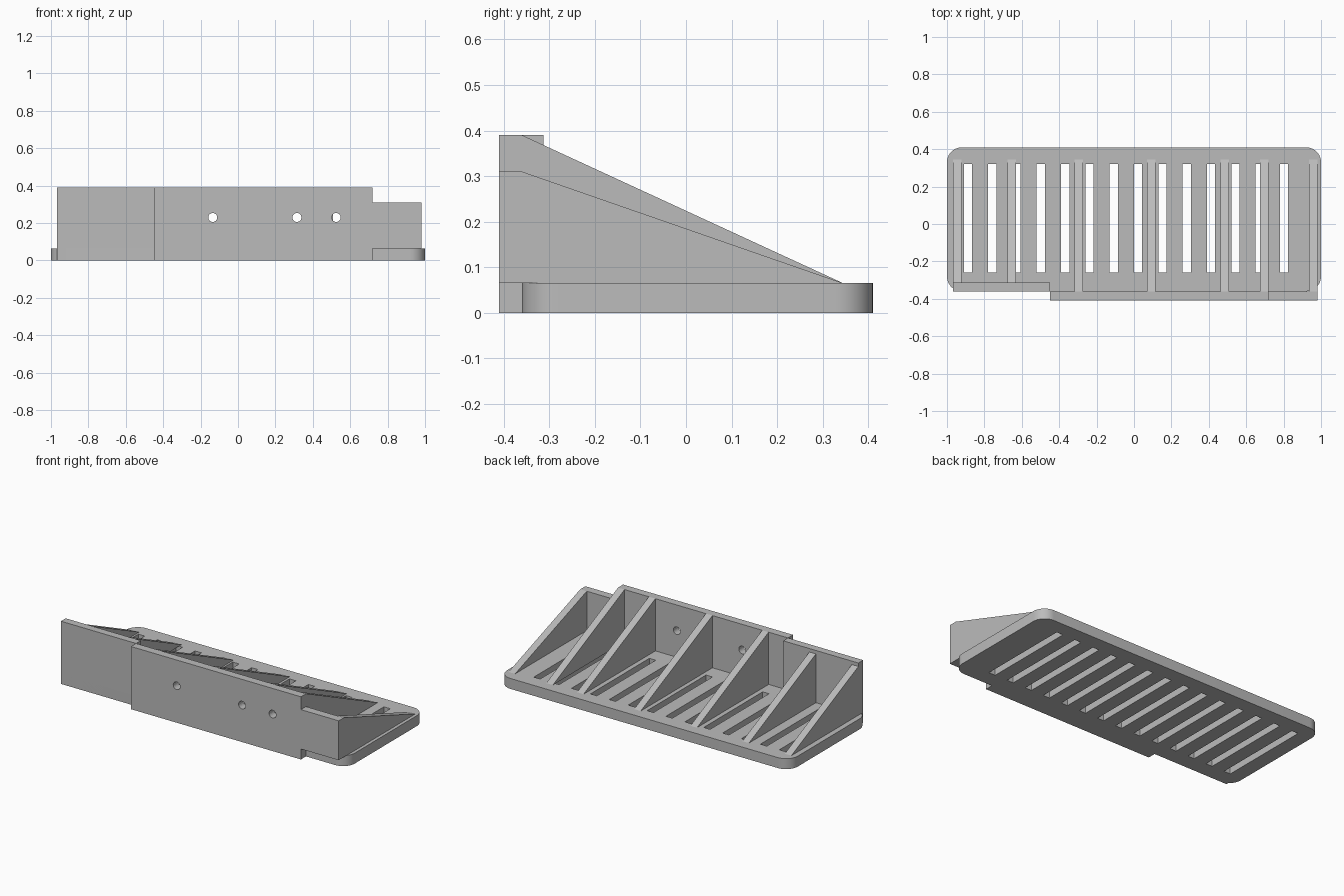
import bpy, bmesh, math

cube = bpy.data.objects.get("Cube")
if cube:
    bpy.data.objects.remove(cube, do_unlink=True)

grey = bpy.data.materials.new("plain_grey")
grey.use_nodes = True
grey.diffuse_color = (0.5, 0.5, 0.5, 1)
grey.node_tree.nodes["Principled BSDF"].inputs["Base Color"].default_value = (0.5, 0.5, 0.5, 1)

AXES = {"x": lambda u, v, d: (d, u, v),
        "y": lambda u, v, d: (u, d, v),
        "z": lambda u, v, d: (u, v, d)}


def prism(name, outlines, axis, start, end):
    """Extrude flat outlines along an axis from start to end."""
    bm = bmesh.new()
    place = AXES[axis]
    for outline in outlines:
        face = bm.faces.new([bm.verts.new(place(u, v, start)) for u, v in outline])
        ring = bmesh.ops.extrude_face_region(bm, geom=[face])["geom"]
        shift = place(0, 0, end - start)
        bmesh.ops.translate(bm, vec=shift, verts=[g for g in ring if isinstance(g, bmesh.types.BMVert)])
    bmesh.ops.recalc_face_normals(bm, faces=bm.faces)
    mesh = bpy.data.meshes.new(name)
    bm.to_mesh(mesh)
    bm.free()
    mesh.materials.append(grey)
    obj = bpy.data.objects.new(name, mesh)
    bpy.context.collection.objects.link(obj)
    return obj


def rect(u0, u1, v0, v1):
    return [(u0, v0), (u1, v0), (u1, v1), (u0, v1)]


def arc(cu, cv, r, a0, a1, steps):
    angles = [math.radians(a0 + (a1 - a0) * i / steps) for i in range(steps + 1)]
    return [(cu + r * math.cos(a), cv + r * math.sin(a)) for a in angles]


def cut(target, cutter):
    mod = target.modifiers.new("cut", "BOOLEAN")
    mod.operation = "DIFFERENCE"
    mod.solver = "EXACT"
    mod.object = cutter
    cutter.hide_render = True
    cutter.hide_viewport = True
    cutter.display_type = "WIRE"


BACK, FRONT, TOP, R = 0.41, -0.36, 0.065, 0.08
WALL_FRONT, HIGH, LOW = -0.41, 0.39, 0.31

# Rounded shelf plate with a row of drain slots
corners = [(1 - R, BACK - R, 0), (R - 1, BACK - R, 90),
           (R - 1, FRONT + R, 180), (1 - R, FRONT + R, 270)]
outline = [p for cx, cy, a in corners for p in arc(cx, cy, R, a, a + 90, 10)]
plate = prism("base_plate", [outline], "z", 0, TOP)
centres = [-0.888 + 0.13 * i for i in range(14)]
slots = prism("slot_cutter", [rect(c - 0.022, c + 0.022, -0.26, 0.32) for c in centres],
              "z", -0.1, 0.2)
cut(plate, slots)

# Upright wall: set-back section, main section with holes, low section
prism("set_back_wall", [rect(-0.967, -0.45, 0, HIGH)], "y", FRONT, -0.313)
main_wall = prism("main_wall", [rect(-0.45, 0.72, 0, HIGH)], "y", WALL_FRONT, FRONT)
prism("low_wall", [rect(0.72, 0.98, TOP, LOW)], "y", WALL_FRONT, FRONT)
holes = prism("hole_cutter", [arc(x, 0.23, 0.024, 0, 345, 23) for x in (-0.135, 0.315, 0.525)],
              "y", -0.5, -0.3)
cut(main_wall, holes)

# Triangular support ribs; the last one is lower
for i, x in enumerate((-0.967, -0.675, -0.317, 0.07, 0.463, 0.675, 0.935)):
    height = LOW if i == 6 else HIGH
    prism(f"rib_{i + 1}", [[(FRONT, TOP), (0.345, TOP), (FRONT, height)]], "x", x, x + 0.045)

# Soft shading on the rounded corners and hole walls, sharp edges elsewhere
for obj in (plate, main_wall):
    bpy.ops.object.select_all(action="DESELECT")
    obj.select_set(True)
    bpy.context.view_layer.objects.active = obj
    bpy.ops.object.shade_smooth_by_angle(angle=math.radians(30))
